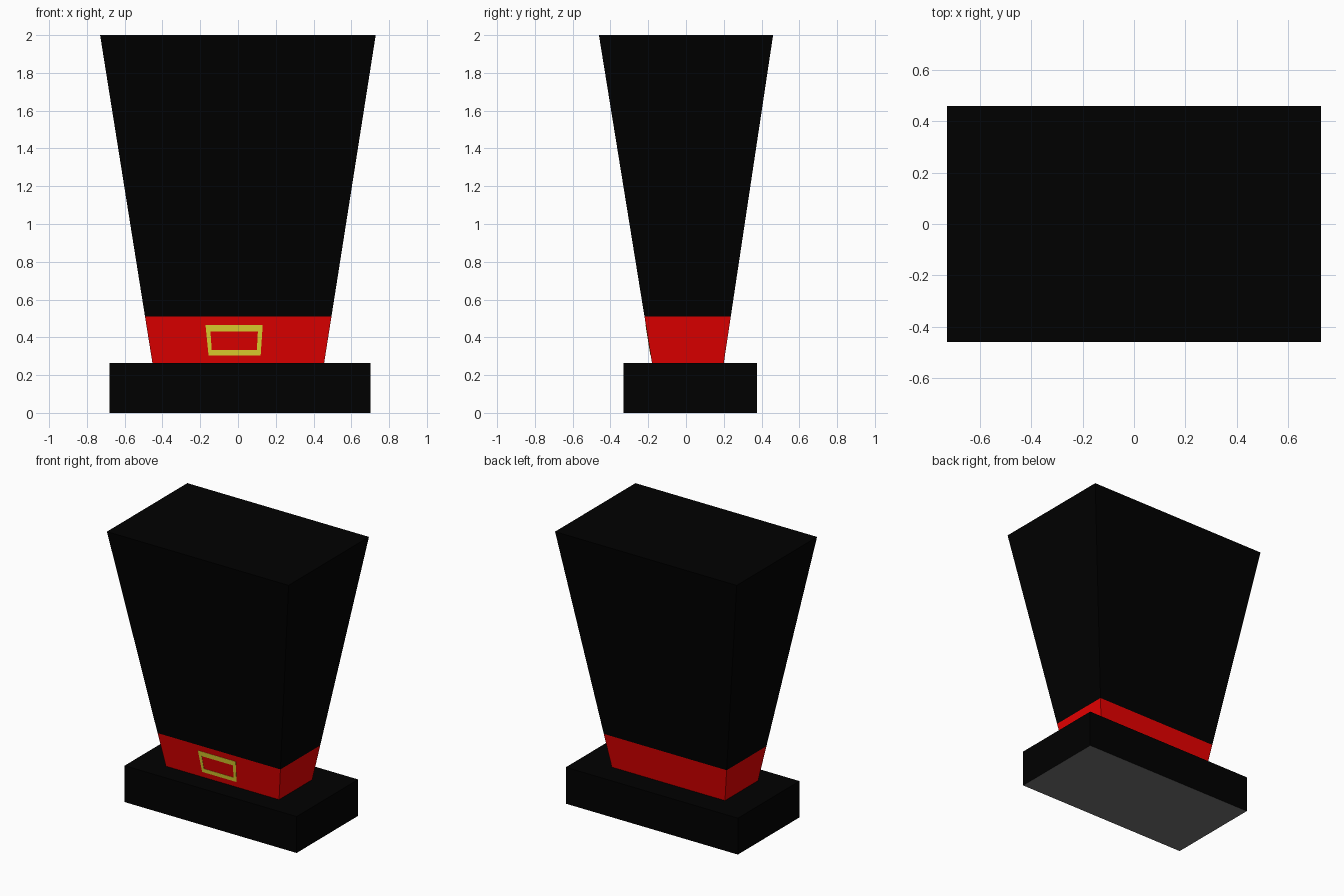
import bpy, bmesh

cube = bpy.data.objects.get("Cube")
if cube:
    bpy.data.objects.remove(cube, do_unlink=True)


def material(name, rgb):
    m = bpy.data.materials.new(name)
    m.use_nodes = True
    m.diffuse_color = (*rgb, 1)
    m.node_tree.nodes["Principled BSDF"].inputs["Base Color"].default_value = (*rgb, 1)
    return m


black = material("black felt", (0, 0, 0))
red = material("red band", (0.8, 0, 0))
gold = material("yellow buckle", (0.8, 0.69, 0.03))
grey = material("grey underside", (0.17, 0.17, 0.17))


def finish(bm, name, mats):
    bmesh.ops.recalc_face_normals(bm, faces=bm.faces)
    mesh = bpy.data.meshes.new(name)
    bm.to_mesh(mesh)
    bm.free()
    for m in mats:
        mesh.materials.append(m)
    obj = bpy.data.objects.new(name, mesh)
    bpy.context.collection.objects.link(obj)


def loft(name, rings, mats, rule):
    """Stack rectangles (x0, x1, y0, y1, z) into a closed solid; rule picks face colours."""
    bm = bmesh.new()
    loops = [[bm.verts.new(p) for p in ((a, c, z), (b, c, z), (b, d, z), (a, d, z))]
             for a, b, c, d, z in rings]
    for low, high in zip(loops, loops[1:]):
        for i in range(4):
            j = (i + 1) % 4
            bm.faces.new((low[i], low[j], high[j], high[i]))
    bm.faces.new(loops[0][::-1])
    bm.faces.new(loops[-1])
    bmesh.ops.recalc_face_normals(bm, faces=bm.faces)
    for f in bm.faces:
        f.material_index = rule(f)
    finish(bm, name, mats)


# Brim block with grey underside
BAND_BOTTOM, BAND_TOP, TOP = 0.264, 0.509, 2.0
brim = (-0.68, 0.702, -0.33, 0.376)
loft("brim", [(*brim, 0), (*brim, BAND_BOTTOM)],
     [black, grey], lambda f: int(f.normal.z < -0.9))

# Flared crown with the red band around its foot
foot = (-0.453, 0.456, -0.18, 0.20)
rim = (-0.73, 0.729, -0.461, 0.461)


def section(z):
    t = (z - BAND_BOTTOM) / (TOP - BAND_BOTTOM)
    return tuple(a + (b - a) * t for a, b in zip(foot, rim)) + (z,)


loft("crown_and_band", [section(z) for z in (BAND_BOTTOM, BAND_TOP, TOP)],
     [black, red], lambda f: int(f.calc_center_median().z < BAND_TOP))

# Buckle: thin tapered frame lying on the sloping front of the band
outer = [(-0.156, 0.305), (0.12, 0.305), (0.131, 0.466), (-0.172, 0.466)]
inner = [(-0.139, 0.334), (0.1, 0.334), (0.105, 0.43), (-0.146, 0.43)]
bm = bmesh.new()
rows = [[[bm.verts.new((x, section(z)[2] - lift, z)) for x, z in outline]
         for lift in (0.0, 0.002)] for outline in (outer, inner)]
(outer_back, outer_front), (inner_back, inner_front) = rows
for i in range(4):
    j = (i + 1) % 4
    for p, q in ((outer_front, inner_front), (inner_front, inner_back),
                 (inner_back, outer_back), (outer_back, outer_front)):
        bm.faces.new((p[i], p[j], q[j], q[i]))
finish(bm, "buckle", [gold])
